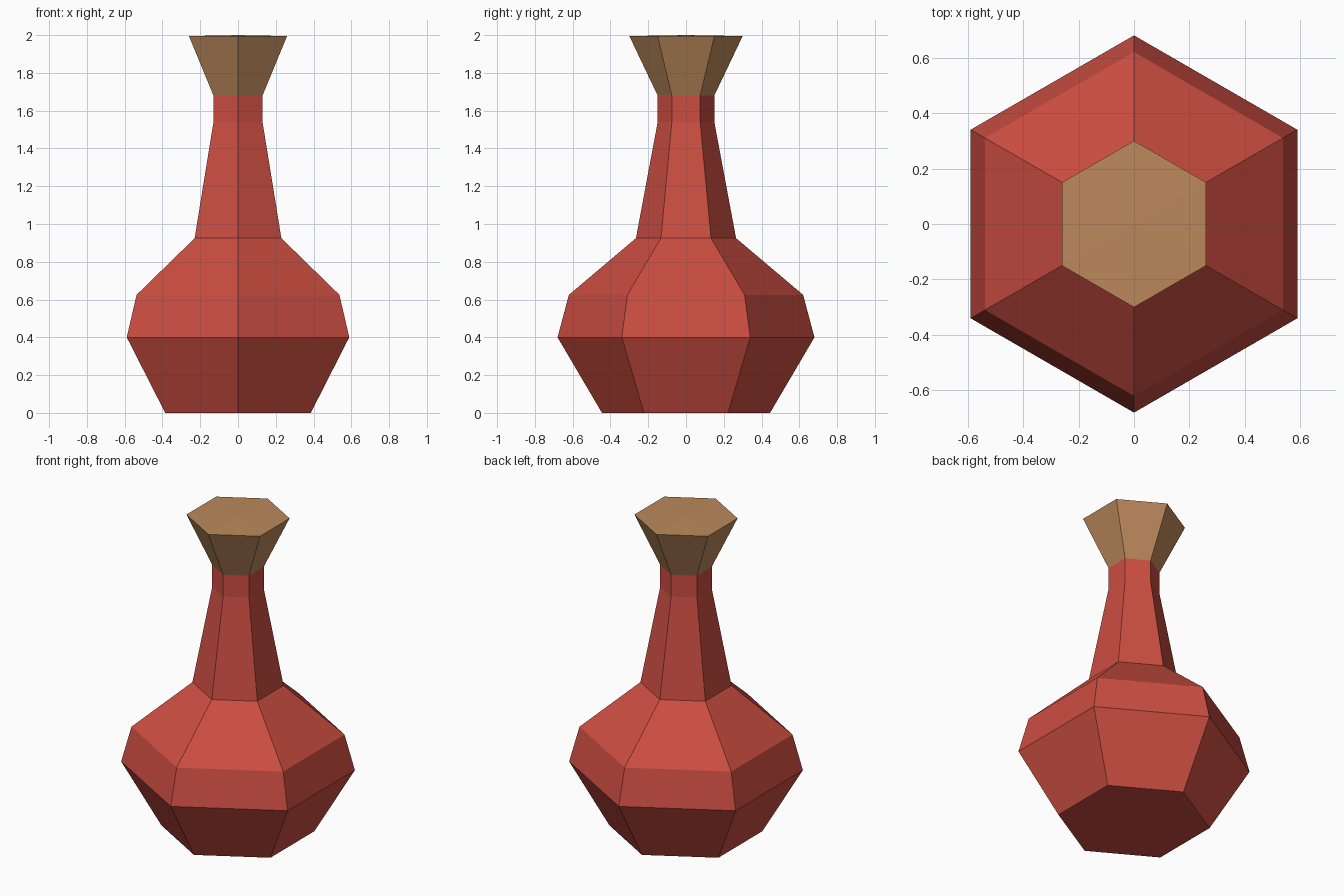
import bpy
import bmesh
from math import cos, sin, pi

cube = bpy.data.objects.get("Cube")
if cube:
    bpy.data.objects.remove(cube, do_unlink=True)

SIDES = 6


def make_material(name, rgb):
    mat = bpy.data.materials.new(name)
    mat.use_nodes = True
    color = (*rgb, 1.0)
    mat.diffuse_color = color
    mat.node_tree.nodes["Principled BSDF"].inputs["Base Color"].default_value = color
    return mat


def lathe(name, profile, mat, crown=0.0):
    """Flat-sided solid from (radius, height) rings; crown raises the top centre."""
    bm = bmesh.new()
    rings = []
    for r, z in profile:
        angles = [pi / 2 + 2 * pi * i / SIDES for i in range(SIDES)]
        rings.append([bm.verts.new((r * cos(a), r * sin(a), z)) for a in angles])
    for low, high in zip(rings, rings[1:]):
        for i in range(SIDES):
            j = (i + 1) % SIDES
            bm.faces.new((low[i], low[j], high[j], high[i]))
    bm.faces.new(rings[0][::-1])
    top = bm.faces.new(rings[-1])
    if crown:
        poked = bmesh.ops.poke(bm, faces=[top])
        poked["verts"][0].co.z += crown
    bmesh.ops.recalc_face_normals(bm, faces=bm.faces)
    mesh = bpy.data.meshes.new(name)
    bm.to_mesh(mesh)
    bm.free()
    mesh.materials.append(mat)
    obj = bpy.data.objects.new(name, mesh)
    bpy.context.collection.objects.link(obj)
    return obj


red = make_material("red glass", (0.60, 0.075, 0.053))
tan = make_material("cork tan", (0.50, 0.25, 0.107))

# Flask: base, belly, shoulder and neck
lathe("flask_body", [(0.445, 0), (0.68, 0.4), (0.62, 0.625),
                     (0.265, 0.925), (0.15, 1.54), (0.15, 1.68)], red)

# Flared stopper with a barely raised top
lathe("cork_stopper", [(0.15, 1.68), (0.3, 1.995)], tan, crown=0.005)
